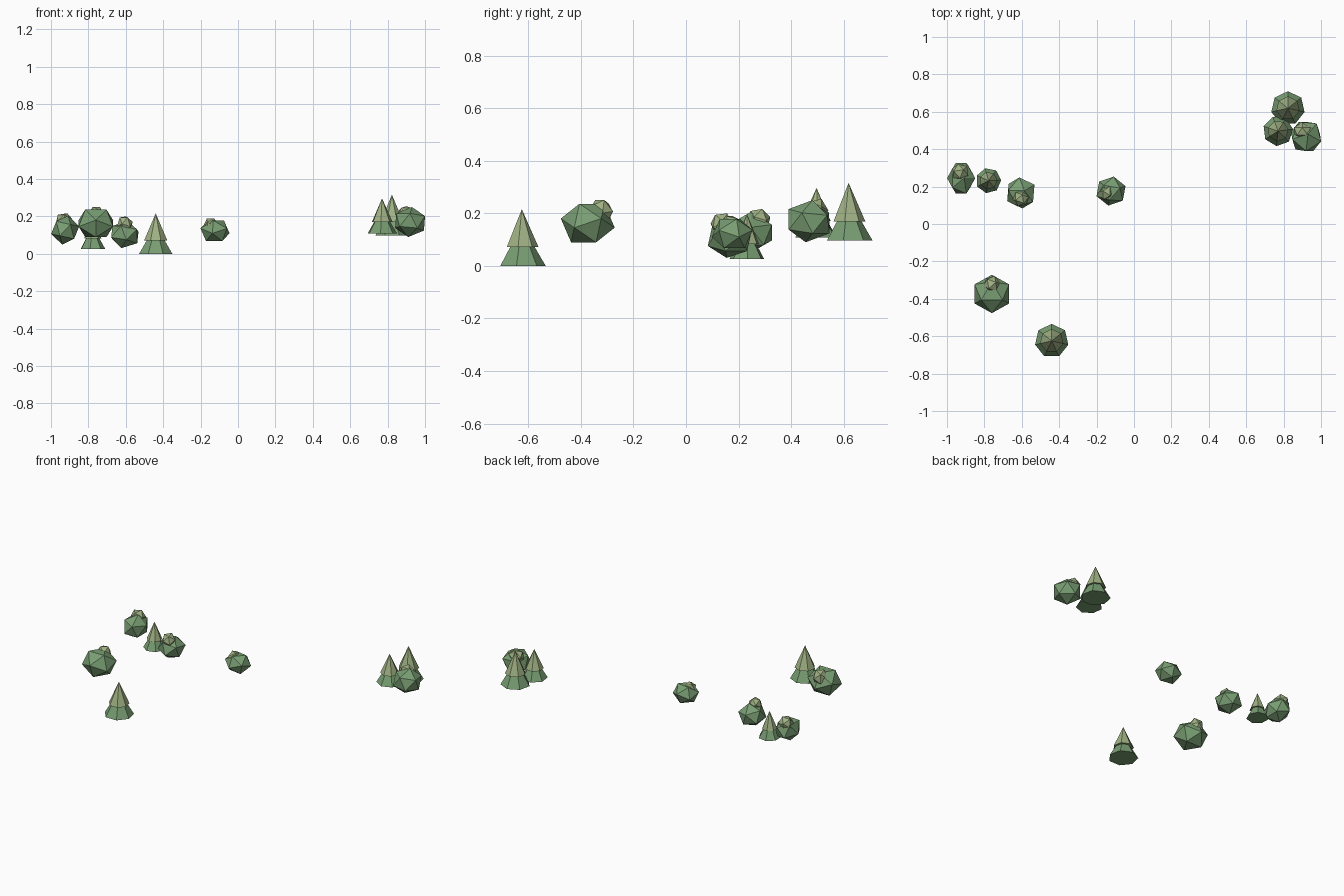
import bpy, bmesh, math
from mathutils import Matrix, Euler

if "Cube" in bpy.data.objects:
    bpy.data.objects.remove(bpy.data.objects["Cube"])


def material(name, col):
    m = bpy.data.materials.new(name)
    m.diffuse_color = (*col, 1)
    m.use_nodes = True
    m.node_tree.nodes["Principled BSDF"].inputs["Base Color"].default_value = m.diffuse_color
    return m


LOW = material("leaf_green", (0.19, 0.34, 0.17))
TOP = material("light_leaf_green", (0.35, 0.44, 0.23))


def finish(bm, name, loc, mat):
    me = bpy.data.meshes.new(name)
    bm.to_mesh(me)
    bm.free()
    me.materials.append(mat)
    ob = bpy.data.objects.new(name, me)
    ob.location = loc
    bpy.context.collection.objects.link(ob)


def cone(name, loc, r, h, mat, yaw=0):
    bm = bmesh.new()
    bmesh.ops.create_cone(bm, cap_ends=True, segments=7, radius1=r, radius2=0,
                          depth=h, matrix=Matrix.Translation((0, 0, h / 2)))
    bmesh.ops.remove_doubles(bm, verts=bm.verts, dist=1e-5)
    # first corner points to the back
    first = max(bm.verts, key=lambda v: v.co.y - abs(v.co.x))
    turn = math.atan2(first.co.x, first.co.y) + math.radians(yaw)
    bmesh.ops.rotate(bm, verts=bm.verts, matrix=Matrix.Rotation(turn, 3, 'Z'))
    finish(bm, name, loc, mat)


def blob(name, loc, dims, tilt, yaw, mat):
    # faceted clump, turned and then stretched to its overall size
    bm = bmesh.new()
    bmesh.ops.create_icosphere(bm, subdivisions=1, radius=1)
    rot = Euler((0, math.radians(tilt), math.radians(yaw))).to_matrix()
    bmesh.ops.rotate(bm, verts=bm.verts, matrix=rot)
    size = [max(v.co[i] for v in bm.verts) - min(v.co[i] for v in bm.verts) for i in range(3)]
    bmesh.ops.scale(bm, verts=bm.verts, vec=[d / s for d, s in zip(dims, size)])
    finish(bm, name, loc, mat)


# Conifers: wide lower skirt and narrower upper cone
conifers = [  # x, y, base z, radius, height, yaw
    (-0.44, -0.625, 0.0, 0.091, 0.216, 0),
    (0.823, 0.619, 0.097, 0.091, 0.219, 0),
    (0.77, 0.497, 0.109, 0.081, 0.188, 20),
    (-0.778, 0.232, 0.026, 0.068, 0.172, 15),
]
for i, (x, y, z, r, h, yaw) in enumerate(conifers, 1):
    cone(f"conifer_{i}_lower", (x, y, z), r, h * 0.72, LOW, yaw)
    cone(f"conifer_{i}_upper", (x, y, z + h * 0.33), r * 0.7, h * 0.67, TOP, yaw)

# Round treetops: large clump with a small clump on top
crowns = [  # centre, overall size, tilt, yaw, small clump centre, small size
    ((-0.123, 0.176, 0.123), (0.155, 0.155, 0.11), 37.4, 20, (-0.145, 0.168, 0.148), 0.084),
    ((-0.76, -0.374, 0.163), (0.184, 0.205, 0.147), 37.4, 90, (-0.76, -0.325, 0.204), 0.094),
    ((-0.924, 0.245, 0.127), (0.15, 0.164, 0.155), 12, 0, (-0.93, 0.277, 0.173), 0.088),
    ((-0.605, 0.166, 0.103), (0.146, 0.166, 0.145), 15, 30, (-0.605, 0.136, 0.158), 0.084),
    ((0.92, 0.468, 0.17), (0.16, 0.156, 0.16), 10, 50, (0.90, 0.497, 0.21), 0.09),
]
for i, (c, dims, tilt, yaw, sc, s) in enumerate(crowns, 1):
    blob(f"round_crown_{i}_main", c, dims, tilt, yaw, LOW)
    blob(f"round_crown_{i}_top", sc, (s, s, s), tilt + 15, yaw + 40, TOP)
